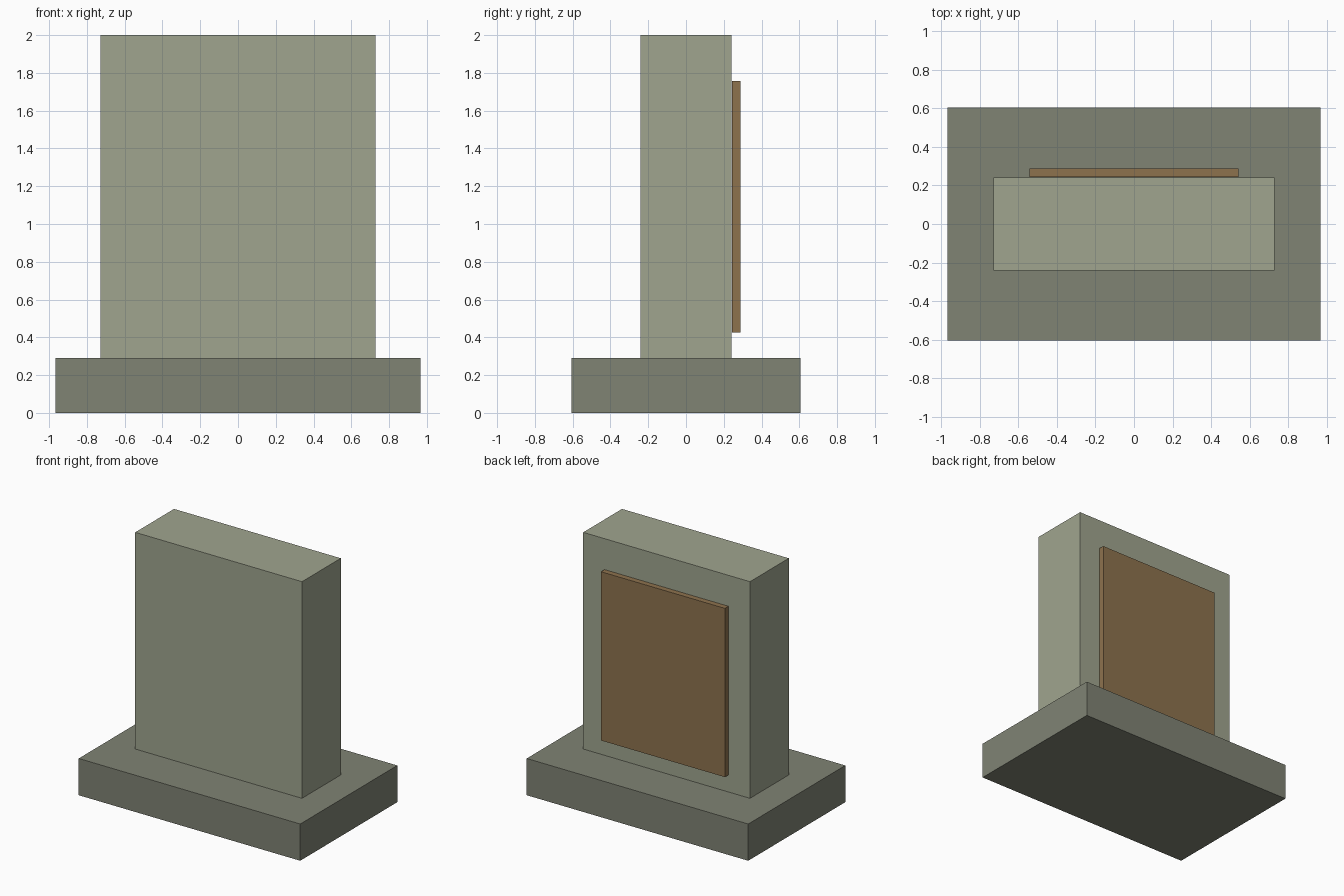
import bpy

if "Cube" in bpy.data.objects:
    bpy.data.objects.remove(bpy.data.objects["Cube"])


def material(name, color):
    mat = bpy.data.materials.new(name)
    mat.diffuse_color = (*color, 1.0)
    mat.use_nodes = True
    mat.node_tree.nodes["Principled BSDF"].inputs["Base Color"].default_value = mat.diffuse_color
    return mat


def box(name, low, high, mat):
    """Axis-aligned box between two corners."""
    center = [(a + b) / 2 for a, b in zip(low, high)]
    size = [b - a for a, b in zip(low, high)]
    bpy.ops.mesh.primitive_cube_add(size=1, location=center)
    obj = bpy.context.object
    obj.name = name
    obj.scale = size
    bpy.ops.object.transform_apply(location=False, rotation=False, scale=True)
    obj.data.materials.append(mat)
    return obj


stone = material("stone", (0.35, 0.375, 0.275))
dark_stone = material("dark_stone", (0.215, 0.227, 0.175))
bronze = material("bronze", (0.27, 0.17, 0.076))

# Wide plinth on the ground
box("plinth", (-0.967, -0.605, 0), (0.967, 0.605, 0.29), dark_stone)

# Upright slab
box("slab", (-0.728, -0.242, 0.29), (0.728, 0.242, 2.0), stone)

# Plaque on the rear face of the slab
box("plaque", (-0.541, 0.244, 0.425), (0.541, 0.288, 1.757), bronze)
